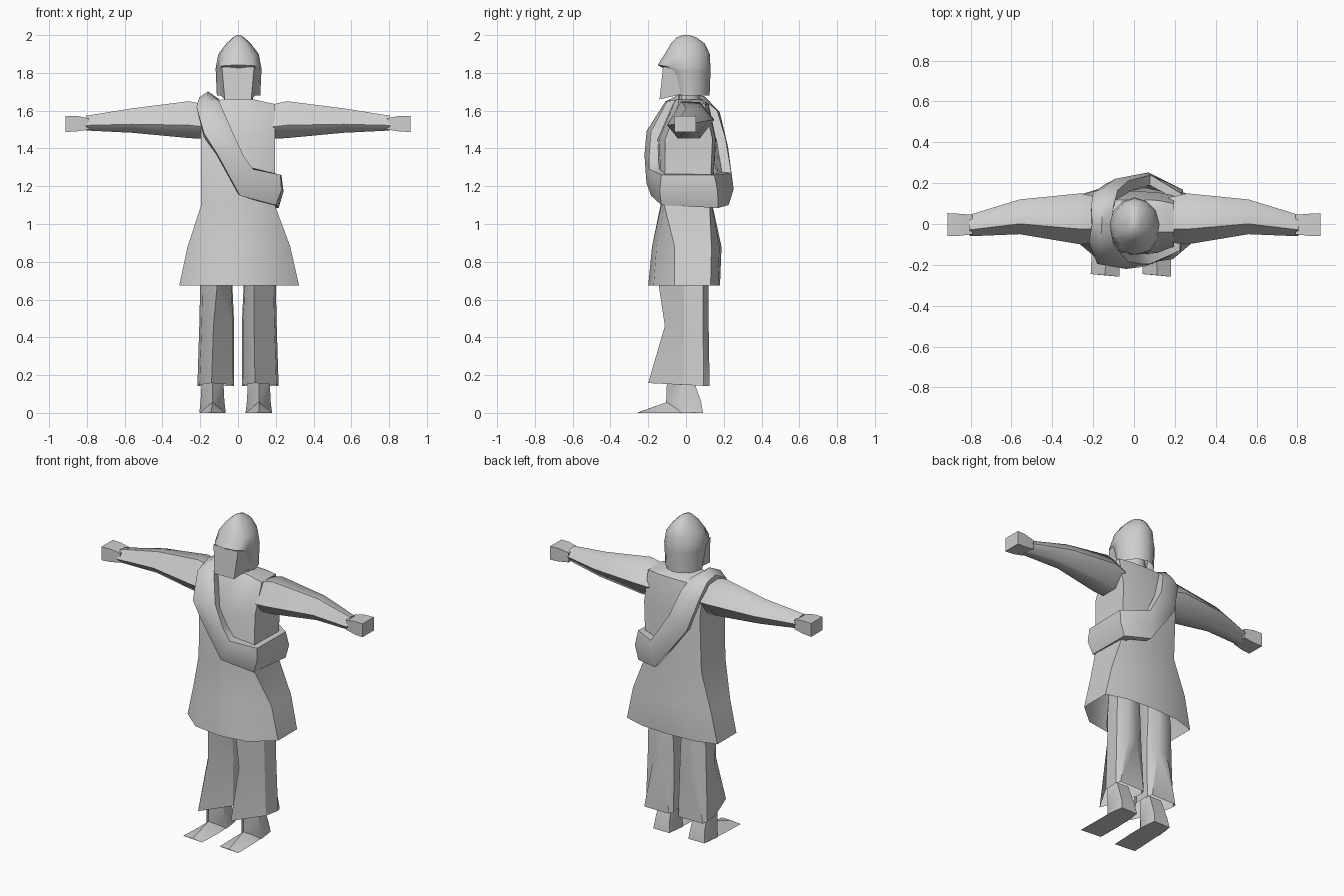
import bpy, bmesh, math
from mathutils import Vector

if "Cube" in bpy.data.objects:
    bpy.data.objects.remove(bpy.data.objects["Cube"])

grey = bpy.data.materials.new("plain_grey")
grey.diffuse_color = (0.62, 0.62, 0.62, 1)
grey.use_nodes = True
grey.node_tree.nodes["Principled BSDF"].inputs["Base Color"].default_value = grey.diffuse_color


def loft(name, rings, caps=(True, True), closed=False, angle=35):
    """Skin a list of equal-sized point rings into one object."""
    bm = bmesh.new()
    vr = [[bm.verts.new(p) for p in r] for r in rings]
    n = len(vr[0])
    pairs = list(zip(vr, vr[1:])) + ([(vr[-1], vr[0])] if closed else [])
    for a, b in pairs:
        for i in range(n):
            j = (i + 1) % n
            bm.faces.new((a[i], a[j], b[j], b[i]))
    if not closed:
        for ring, cap in zip((vr[0], vr[-1]), caps):
            if cap:
                bm.faces.new(ring)
    bmesh.ops.recalc_face_normals(bm, faces=bm.faces)
    me = bpy.data.meshes.new(name)
    bm.to_mesh(me)
    bm.free()
    me.shade_smooth()
    me.set_sharp_from_angle(angle=math.radians(angle))
    me.materials.append(grey)
    ob = bpy.data.objects.new(name, me)
    bpy.context.collection.objects.link(ob)
    return ob


def coat_ring(z, hw, yf, sf, sb, yb, cx=0.0):
    """Bowed front and back joined by flat sides."""
    mf, mb = sf + (yf - sf) * 0.8, sb + (yb - sb) * 0.8
    k = hw * 0.58
    pts = [(-hw, sf), (-k, mf), (0, yf), (k, mf), (hw, sf),
           (hw, sb), (k, mb), (0, yb), (-k, mb), (-hw, sb)]
    return [(x + cx, y, z) for x, y in pts]


# Coat: flared open skirt running up into the torso
loft("coat", [
    coat_ring(0.675, 0.317, -0.20, -0.06, 0.13, 0.18, 0.006),
    coat_ring(0.88, 0.272, -0.18, -0.06, 0.135, 0.188, 0.005),
    coat_ring(1.10, 0.195, -0.135, -0.115, 0.125, 0.14),
    coat_ring(1.45, 0.195, -0.15, -0.11, 0.14, 0.16),
    coat_ring(1.635, 0.195, -0.07, -0.04, 0.10, 0.12),
    coat_ring(1.66, 0.08, -0.055, -0.04, 0.07, 0.08)], caps=(False, True))


# Sleeves and hands
def arm_ring(x, yf, yb, zb, zt):
    ym, h, w = (yf + yb) / 2, zt - zb, yb - yf
    return [(x, yf, zb + h * 0.35), (x, ym - w * 0.2, zt), (x, ym + w * 0.2, zt - 0.005),
            (x, yb, zb + h * 0.5), (x, ym + w * 0.2, zb), (x, ym - w * 0.28, zb)]


def box_ring(x, yf, yb, zb, zt):
    return [(x, yf, zb), (x, yf, zt), (x, yb, zt), (x, yb, zb)]


for side, s in (("right", -1), ("left", 1)):
    loft(side + "_sleeve", [
        arm_ring(s * 0.17, -0.09, 0.13, 1.45, 1.63),
        arm_ring(s * 0.26, -0.10, 0.15, 1.455, 1.65),
        arm_ring(s * 0.56, -0.05, 0.12, 1.483, 1.612),
        arm_ring(s * 0.805, -0.06, 0.045, 1.495, 1.573)], angle=55)
    loft(side + "_hand", [
        box_ring(s * 0.79, -0.05, 0.045, 1.50, 1.56),
        box_ring(s * 0.855, -0.058, 0.05, 1.49, 1.572),
        box_ring(s * 0.914, -0.06, 0.053, 1.487, 1.572)])


# Trousers: ridged front, triangular hem, narrow back above; x runs outward
def leg_ring(s, z, yf, x0, x1, yb, ridge, back, tilt=0.0):
    pts = [(ridge, yf), (x1 - 0.012, -0.01), (x1, yb * 0.75), (x1 - back, yb),
           (x0 + back, yb), (x0, yb * 0.75), (x0 + 0.006, -0.01)]
    return [(s * x, y, z - tilt * y) for x, y in pts]


for side, s, r in (("right", -1, (0.14, 0.13, 0.11, 0.10)), ("left", 1, (0.09, 0.085, 0.085, 0.09))):
    loft(side + "_trouser_leg", [
        leg_ring(s, 0.148, -0.20, 0.022, 0.215, 0.125, r[0], 0.01, 0.05),
        leg_ring(s, 0.46, -0.112, 0.02, 0.205, 0.12, r[1], 0.06),
        leg_ring(s, 0.68, -0.145, 0.03, 0.20, 0.12, r[2], 0.06),
        leg_ring(s, 0.95, -0.10, 0.03, 0.18, 0.10, r[3], 0.05)],
        caps=(False, False), angle=30)

# Boots: ankle column and peaked toe wedge
for side, cx, toe_x in (("right", -0.135, -0.142), ("left", 0.11, 0.112)):
    w = 0.07
    loft(side + "_boot_ankle", [
        [(cx - w, -0.02, 0), (cx, -0.10, 0), (cx + w, -0.02, 0),
         (cx + w * 0.8, 0.09, 0), (cx - w * 0.8, 0.09, 0)],
        [(cx - w * 0.9, -0.03, 0.06), (cx, -0.105, 0.058), (cx + w * 0.9, -0.03, 0.06),
         (cx + w * 0.7, 0.08, 0.06), (cx - w * 0.7, 0.08, 0.06)],
        [(cx - w * 0.8, -0.04, 0.20), (cx, -0.10, 0.20), (cx + w * 0.8, -0.04, 0.20),
         (cx + w * 0.6, 0.03, 0.20), (cx - w * 0.6, 0.03, 0.20)]], angle=50)
    loft(side + "_boot_toe", [
        [(cx - w * 0.9, 0.05, 0), (cx, 0.05, 0.06), (cx + w * 0.9, 0.05, 0)],
        [(cx - w, -0.10, 0), (cx, -0.10, 0.058), (cx + w, -0.10, 0)],
        [(toe_x - w, -0.245, 0), (toe_x, -0.25, 0.004), (toe_x + w, -0.258, 0)]])

# Bedroll: padded loop from the right shoulder to the left hip (upper, lower edges)
edges = [
    ((-0.115, 0.00, 1.665), (-0.205, 0.00, 1.67)),
    ((-0.10, -0.10, 1.65), (-0.22, -0.09, 1.62)),
    ((-0.03, -0.185, 1.49), (-0.18, -0.195, 1.48)),
    ((0.03, -0.195, 1.36), (-0.11, -0.205, 1.37)),
    ((0.08, -0.195, 1.29), (0.01, -0.185, 1.15)),
    ((0.225, -0.13, 1.26), (0.20, -0.13, 1.10)),
    ((0.23, 0.15, 1.26), (0.215, 0.17, 1.085)),
    ((0.08, 0.24, 1.27), (0.06, 0.225, 1.10)),
    ((-0.03, 0.21, 1.45), (-0.14, 0.195, 1.37)),
    ((-0.08, 0.165, 1.60), (-0.20, 0.155, 1.57)),
    ((-0.10, 0.09, 1.66), (-0.21, 0.09, 1.655))]
edges = [(Vector(a), Vector(b)) for a, b in edges]
mids = [(a + b) / 2 for a, b in edges]
rings = []
for i, (up, lo) in enumerate(edges):
    along = mids[(i + 1) % len(mids)] - mids[i - 1]
    out = along.cross(up - lo).normalized()
    bulge = 0.035 if i == 0 else 0.02
    rings.append([up, mids[i] + out * bulge, lo, lo - out * 0.05, up - out * 0.05])
loft("bedroll", rings, closed=True, angle=50)


# Hood: dome with a peaked visor and a drape, square in front, narrower behind
def hood_ring(z, hw, yf, yb, peak=0.0):
    out = []
    for i in range(12):
        a = 2 * math.pi * i / 12
        c, sn = math.cos(a), math.sin(a)
        front = max(0.0, -sn)
        x = math.copysign(abs(c) ** (0.7 if sn < 0 else 1.1), c) if abs(c) > 1e-6 else 0
        y = yb * sn if sn > 0 else yf * -sn
        out.append((0.003 + hw * x, y, z + peak * front))
    return out


loft("hood", [
    hood_ring(1.68, 0.115, -0.04, 0.125),
    hood_ring(1.812, 0.121, -0.10, 0.13),
    hood_ring(1.82, 0.122, -0.15, 0.13, 0.022),
    hood_ring(1.90, 0.107, -0.112, 0.126),
    hood_ring(1.955, 0.065, -0.08, 0.10),
    hood_ring(1.988, 0.03, -0.05, 0.055),
    hood_ring(2.0, 0.01, -0.015, 0.02)], caps=(False, True), angle=50)


# Face cover and neck
def face_ring(z, zb, hw, hb, yf, yb):
    return [(-hw, yf, z), (hw, yf, z), (hb, yb, zb), (-hb, yb, zb)]


loft("face_cover", [
    face_ring(1.66, 1.69, 0.07, 0.10, -0.14, -0.01),
    face_ring(1.83, 1.83, 0.085, 0.115, -0.122, -0.01)])
loft("neck", [hood_ring(1.62, 0.08, -0.04, 0.08), hood_ring(1.72, 0.07, -0.04, 0.07)])
